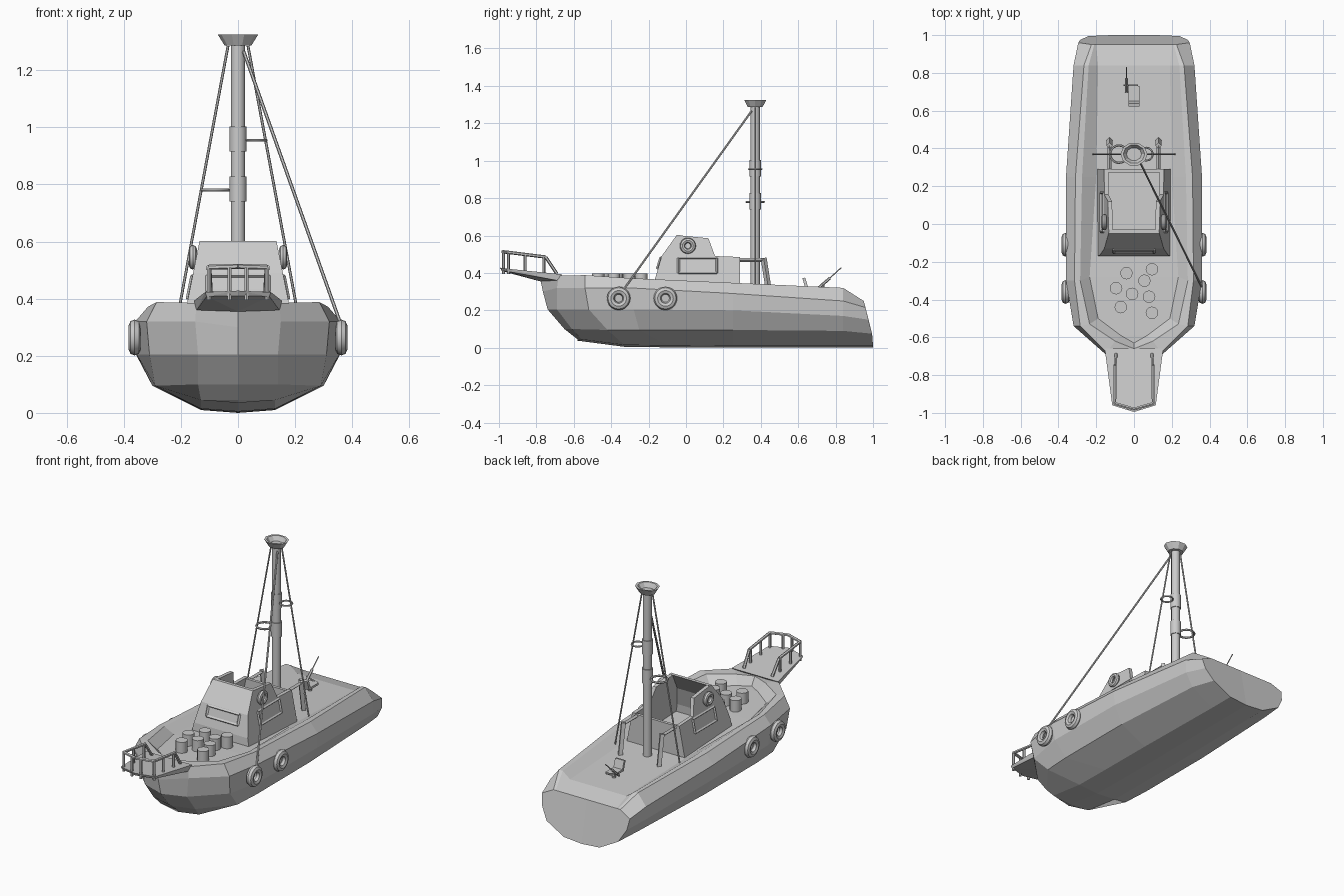
import bpy, bmesh, math
from mathutils import Vector

if "Cube" in bpy.data.objects:
    bpy.data.objects.remove(bpy.data.objects["Cube"])


def finish(name, bm):
    bmesh.ops.remove_doubles(bm, verts=bm.verts, dist=0.0005)
    bmesh.ops.recalc_face_normals(bm, faces=bm.faces)
    me = bpy.data.meshes.new(name)
    bm.to_mesh(me)
    bm.free()
    ob = bpy.data.objects.new(name, me)
    bpy.context.collection.objects.link(ob)
    return ob


def smooth(ob):
    bpy.ops.object.select_all(action='DESELECT')
    ob.select_set(True)
    bpy.context.view_layer.objects.active = ob
    bpy.ops.object.shade_smooth_by_angle(angle=math.radians(40))


def tube(name, pts, r, n=6, closed=False):
    """Straight rods joining the points."""
    bm = bmesh.new()
    pts = [Vector(p) for p in pts]
    if closed:
        pts.append(pts[0])
    for a, b in zip(pts, pts[1:]):
        d = b - a
        m = d.to_track_quat('Z', 'Y').to_matrix().to_4x4()
        m.translation = (a + b) / 2
        bmesh.ops.create_cone(bm, cap_ends=True, segments=n, radius1=r, radius2=r,
                              depth=d.length, matrix=m)
    return finish(name, bm)


def torus(name, loc, major, minor, rot=(0, 0, 0), n=20, m=8):
    bpy.ops.mesh.primitive_torus_add(location=loc, rotation=rot, major_radius=major,
                                     minor_radius=minor, major_segments=n, minor_segments=m)
    ob = bpy.context.object
    ob.name = name
    smooth(ob)


def turned(name, profile, x, y, n=16, sy=1.0):
    """Closed (radius, z) profile turned about a vertical axis."""
    bm = bmesh.new()
    rings = []
    for k in range(n):
        a = 2 * math.pi * k / n
        rings.append([bm.verts.new((x + r * math.cos(a), y + sy * r * math.sin(a), z))
                      for r, z in profile])
    for k in range(n):
        p, q = rings[k], rings[(k + 1) % n]
        for i in range(len(profile) - 1):
            bm.faces.new((p[i], q[i], q[i + 1], p[i + 1]))
    return finish(name, bm)


def slab(name, profile, xa, xb):
    """(y, z) outline extruded in x between two functions of z."""
    bm = bmesh.new()
    a = [bm.verts.new((xa(z), y, z)) for y, z in profile]
    b = [bm.verts.new((xb(z), y, z)) for y, z in profile]
    bm.faces.new(a)
    bm.faces.new(b)
    for i in range(len(a)):
        j = (i + 1) % len(a)
        bm.faces.new((a[i], a[j], b[j], b[i]))
    return finish(name, bm)


def convex(name, pts):
    bm = bmesh.new()
    for x, y, z in pts:
        bm.verts.new((x, y, z))
        if x:
            bm.verts.new((-x, y, z))
    bmesh.ops.convex_hull(bm, input=bm.verts)
    bmesh.ops.dissolve_limit(bm, angle_limit=0.03, verts=bm.verts, edges=bm.edges)
    return finish(name, bm)


# Hull: levels from bottom to gunwale, each running from stem to stern
levels = [
    [(0, -.58, .045), (.13, -.56, .045), (.13, -.33, .015), (.13, -.1, .012), (.13, .25, .01), (.12, .84, .01), (.12, 1, .01)],
    [(0, -.65, .1), (.14, -.61, .1), (.29, -.42, .095), (.3, -.25, .095), (.3, .25, .095), (.27, .84, .09), (.24, .995, .075)],
    [(0, -.74, .205), (.14, -.69, .205), (.31, -.52, .205), (.355, -.28, .205), (.355, .25, .2), (.315, .84, .17), (.285, .975, .15)],
    [(0, -.765, .3), (.15, -.69, .32), (.32, -.54, .32), (.36, -.3, .32), (.36, .25, .29), (.32, .84, .25), (.295, .96, .215)],
    [(0, -.78, .37), (.145, -.68, .385), (.285, -.54, .388), (.315, -.3, .372), (.31, .25, .347), (.265, .84, .32), (.225, .95, .25)],
    [(0, -.66, .385), (.1, -.62, .385), (.235, -.53, .385), (.285, -.3, .37), (.275, .25, .345), (.24, .84, .318), (.21, .95, .25)],
]
deck = [(0, -.63, .335), (.07, -.59, .335), (.19, -.5, .333), (.235, -.28, .328),
        (.2, .25, .305), (.19, .84, .28), (.2, .95, .25)]
rows = [[(0, y, max(0, z - .01)) for x, y, z in levels[0]]] + levels + [deck]
rows.append([(0, y, z) for x, y, z in deck])
bm = bmesh.new()
for s in (1, -1):
    grid = [[bm.verts.new((s * x, y, z)) for x, y, z in row] for row in rows]
    for p, q in zip(grid, grid[1:]):
        for i in range(len(p) - 1):
            bm.faces.new((p[i], p[i + 1], q[i + 1], q[i]))
    bm.faces.new([row[-1] for row in grid])
finish("hull", bm)

# Bow platform and its railing
convex("bow_platform", [(.155, -.66, .392), (.115, -.96, .423), (0, -.995, .428), (0, -.665, .392),
                        (.145, -.69, .36), (.11, -.955, .408), (0, -.985, .41), (0, -.78, .355)])
half = [(.095, -.69, .395), (.1, -.75, .485), (.102, -.95, .51), (0, -.98, .513)]
tube("bow_rail", half + [(-x, y, z) for x, y, z in half[-2::-1]], .009)
for s in (1, -1):
    for i, (x, y, t) in enumerate([(.1, -.76, .485), (.1, -.86, .5), (.102, -.95, .51), (.03, -.975, .51)]):
        tube(f"bow_rail_post_{i}", [(s * x, y, .395), (s * x, y, t)], .008)


# Open-topped cabin with tapering walls
def wall_x(z):
    return .175 - .2 * (z - .4)


side = [(-.17, .3), (-.165, .37), (-.13, .49), (-.05, .602), (.12, .585), (.155, .49), (.29, .485), (.29, .29)]
for s in (1, -1):
    slab("cabin_side", side, lambda z: s * wall_x(z), lambda z: s * (wall_x(z) - .022))
    # Side window frame and life ring
    frame = [(s * (wall_x(z) + .001), y, z) for y, z in ((-.04, .4), (.165, .4), (.165, .48), (-.04, .48))]
    tube("side_window_frame", frame, .007, 4, True)
    torus("life_ring", (s * .158, .01, .545), .029, .014, (0, math.pi / 2, 0))
    # Frame behind the cabin
    tube("aft_post", [(s * .13, .445, .29), (s * .13, .415, .48)], .016, 4)
    tube("aft_bar", [(s * .13, .42, .47), (s * .13, .28, .47)], .011, 4)
    # Tyre fenders on the hull sides
    for y in (-.36, -.11):
        torus("tyre_fender", (s * .362, y, .264), .042, .021, (0, math.pi / 2, 0))
    # Mast shrouds
    tube("shroud", [(s * .035, .37, 1.285), (s * .22, .37, .29)], .005)
front = [(-.17, .3), (-.165, .37), (-.13, .49), (-.05, .602), (-.03, .602), (-.11, .485), (-.143, .37), (-.148, .3)]
slab("cabin_front", front, lambda z: wall_x(z) - .001, lambda z: .001 - wall_x(z))
slab("cabin_back", [(.272, .29), (.29, .29), (.29, .48), (.272, .48)],
     lambda z: wall_x(z) - .01, lambda z: .01 - wall_x(z))
tube("front_window_frame", [(-.105, -.152, .425), (.105, -.152, .425), (.105, -.134, .482), (-.105, -.134, .482)],
     .008, 4, True)

# Mast with collars, crow's nest, hoops and forestay
smooth(turned("mast", [(0, .29), (.025, .29), (.025, 1.295), (0, 1.295)], 0, .37))
for z in (.74, .915):
    smooth(turned("mast_collar", [(0, z), (.03, z), (.03, z + .088), (0, z + .088)], 0, .37))
turned("crows_nest", [(0, 1.287), (.047, 1.287), (.071, 1.325), (.057, 1.325), (.04, 1.298), (0, 1.298)], 0, .37, 10, .88)
torus("hoop_upper", (.065, .37, .955), .034, .005, m=6)
torus("hoop_lower", (-.08, .37, .78), .046, .006, m=6)
tube("forestay", [(.02, .35, 1.265), (.36, -.335, .31)], .006)

# Barrels on the foredeck
for i, (x, y) in enumerate([(-.04, -.26), (.095, -.24), (.055, -.3), (-.095, -.34),
                            (-.01, -.37), (.08, -.385), (-.07, -.44), (.095, -.47)]):
    smooth(turned(f"barrel_{i}", [(0, .325), (.033, .325), (.033, .398), (0, .398)], x, y, 12))

# Fishing chair and rod on the aft deck
tube("chair_pedestal", [(0, .69, .28), (0, .69, .315)], .012)
slab("chair_seat", [(.64, .313), (.73, .313), (.73, .326), (.64, .326)], lambda z: .03, lambda z: -.03)
slab("chair_back", [(.64, .313), (.655, .318), (.637, .375), (.622, .372)], lambda z: .03, lambda z: -.03)
tube("rod_handle", [(-.04, .7, .312), (-.04, .77, .373)], .008)
tube("fishing_rod", [(-.04, .75, .355), (-.04, .83, .428)], .003)
tube("rod_rest", [(-.055, .735, .34), (.02, .735, .32)], .005)
